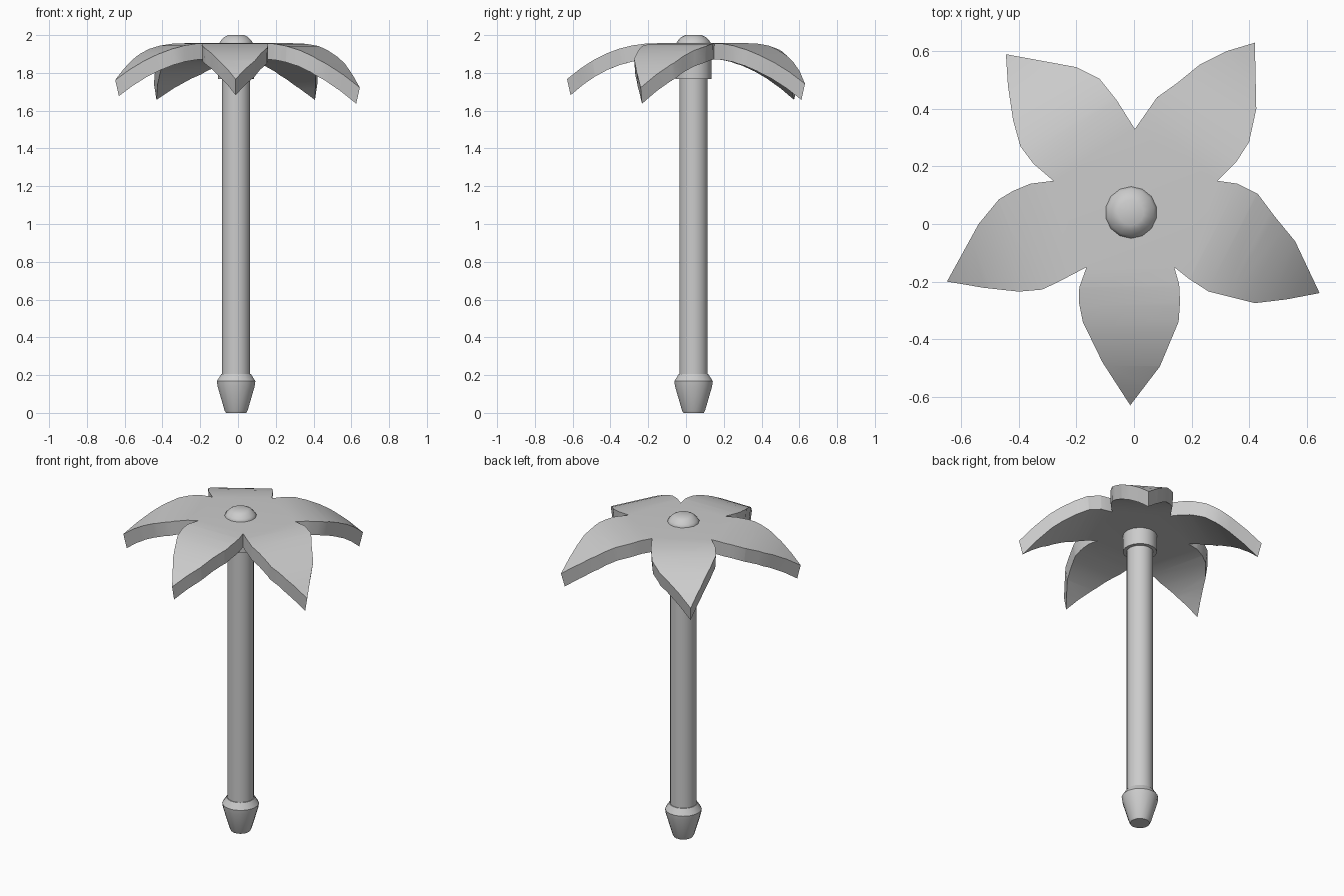
import bpy, bmesh, math
from mathutils import Vector

if "Cube" in bpy.data.objects:
    bpy.data.objects.remove(bpy.data.objects["Cube"])

CX, CY = -0.01, 0.04      # axis of the pole
TOP, THICK = 1.957, 0.085 # canopy height and thickness


def finish(name, bm, angle=35):
    bmesh.ops.recalc_face_normals(bm, faces=bm.faces)
    mesh = bpy.data.meshes.new(name)
    bm.to_mesh(mesh)
    bm.free()
    ob = bpy.data.objects.new(name, mesh)
    bpy.context.collection.objects.link(ob)
    bpy.ops.object.select_all(action='DESELECT')
    ob.select_set(True)
    bpy.context.view_layer.objects.active = ob
    bpy.ops.object.shade_smooth_by_angle(angle=math.radians(angle))
    return ob


def lathe(name, profile, sides):
    """Turn a (radius, z) profile about the pole axis and cap both ends."""
    bm = bmesh.new()
    rings = []
    for r, z in profile:
        rings.append([bm.verts.new((CX + r * math.cos(2 * math.pi * (i + .5) / sides),
                                    CY + r * math.sin(2 * math.pi * (i + .5) / sides), z))
                      for i in range(sides)])
    for a, b in zip(rings, rings[1:]):
        for i in range(sides):
            j = (i + 1) % sides
            bm.faces.new((a[i], a[j], b[j], b[i]))
    bm.faces.new(rings[0][::-1])
    bm.faces.new(rings[-1])
    return finish(name, bm)


# Pole, foot, collar and top knob
lathe("pole", [(.075, .18), (.075, 1.9)], 24)
lathe("foot", [(.055, 0), (.062, .012), (.1, .14), (.104, .168), (.08, .205)], 16)
lathe("collar", [(.096, 1.768), (.096, 1.9)], 20)
lathe("top_knob", [(.09, 1.92), (.09, 1.96), (.082, 1.972), (.064, 1.99), (.044, 2.0)], 14)

# Petal outlines seen from above: notch, side points, tip, side points, next notch
notches = [(.003, .33), (-.28, .15), (-.165, -.15), (.14, -.15), (.29, .15)]
petals = [
    ([(-.06, .43), (-.12, .505), (-.2, .545)], (-.445, .59),
     [(-.438, .48), (-.42, .36), (-.395, .27), (-.35, .21)], .215),
    ([(-.36, .14), (-.42, .115), (-.47, .085), (-.54, 0)], (-.65, -.2),
     [(-.52, -.222), (-.4, -.235), (-.32, -.228), (-.27, -.205)], .195),
    ([(-.19, -.22), (-.192, -.27), (-.178, -.34), (-.11, -.48)], (-.013, -.63),
     [(.09, -.495), (.155, -.34), (.16, -.27), (.157, -.21)], .19),
    ([(.19, -.19), (.26, -.235), (.42, -.275), (.53, -.262)], (.645, -.24),
     [(.56, -.06), (.49, .025), (.43, .105), (.36, .14)], .235),
    ([(.355, .215), (.4, .285), (.425, .4)], (.42, .63),
     [(.32, .6), (.23, .555), (.15, .49), (.08, .44)], .215),
]
STEPS, CURVE = 7, 2.2

# Canopy: flat centre with five petals cut into strips and bent downwards
bm = bmesh.new()
bm.faces.new([bm.verts.new((x, y, TOP)) for x, y in notches])
for k, (side_a, tip, side_b, drop) in enumerate(petals):
    n0, n1 = notches[k], notches[(k + 1) % 5]
    part = bmesh.new()
    part.faces.new([part.verts.new((x, y, TOP))
                    for x, y in [n0] + side_a + [tip] + side_b + [n1]])
    base = Vector(((n0[0] + n1[0]) / 2, (n0[1] + n1[1]) / 2, TOP))
    axis = Vector((n1[1] - n0[1], n0[0] - n1[0], 0)).normalized()
    if axis.dot(Vector((tip[0], tip[1], TOP)) - base) < 0:
        axis = -axis
    length = axis.dot(Vector((tip[0], tip[1], TOP)) - base)
    for i in range(1, STEPS):
        bmesh.ops.bisect_plane(part, geom=part.verts[:] + part.edges[:] + part.faces[:],
                               dist=1e-5, plane_co=base + axis * length * i / STEPS,
                               plane_no=axis)
    for v in part.verts:
        u = max(0, axis.dot(v.co - base) / length) * STEPS
        i = min(int(u), STEPS - 1)
        lo, hi = (i / STEPS) ** CURVE, ((i + 1) / STEPS) ** CURVE
        v.co.z -= drop * (lo + (hi - lo) * (u - i))
    tmp = bpy.data.meshes.new("petal_part")
    part.to_mesh(tmp)
    part.free()
    bm.from_mesh(tmp)
    bpy.data.meshes.remove(tmp)
bmesh.ops.remove_doubles(bm, verts=bm.verts, dist=1e-4)
bmesh.ops.recalc_face_normals(bm, faces=bm.faces)

# Underside: the same surface lowered and drawn slightly inwards
out = bmesh.ops.extrude_face_region(bm, geom=bm.faces[:], use_keep_orig=True)
for v in out["geom"]:
    if isinstance(v, bmesh.types.BMVert):
        r = math.hypot(v.co.x, v.co.y)
        s = 1 - .03 * min(1, r / .6)
        v.co = (v.co.x * s, v.co.y * s, v.co.z - THICK)
finish("petal_canopy", bm)
